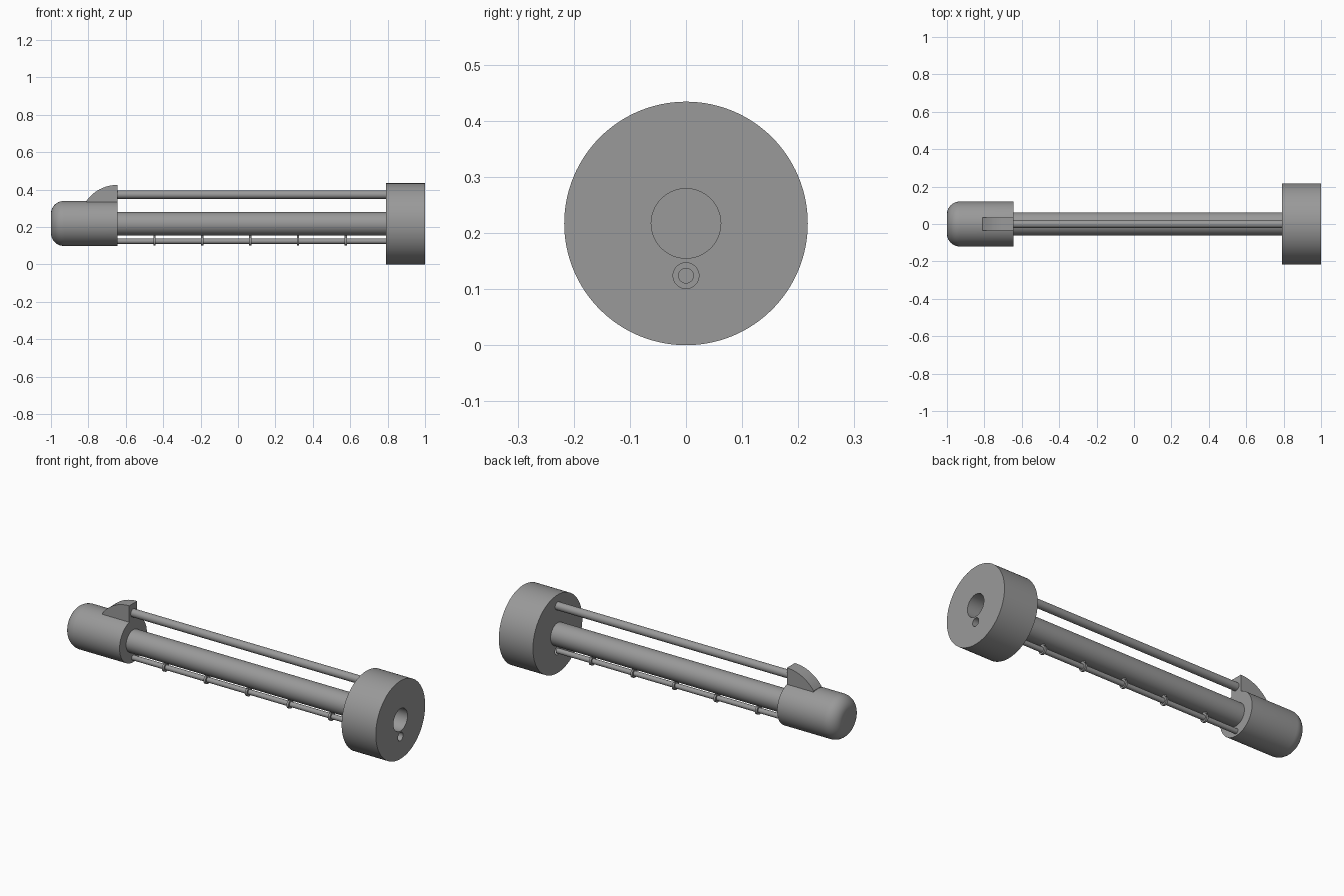
import bpy, math

if "Cube" in bpy.data.objects:
    bpy.data.objects.remove(bpy.data.objects["Cube"])

grey = bpy.data.materials.new("mid_grey")
grey.diffuse_color = (0.32, 0.32, 0.32, 1)
grey.use_nodes = True
grey.node_tree.nodes["Principled BSDF"].inputs["Base Color"].default_value = grey.diffuse_color
AXIS_Z = 0.217   # height of the main axis
ROD_Z = 0.124    # height of the thin lower rod
HEAD_X, DISC_X = -0.645, 0.79


def finish(ob, name):
    ob.name = name
    ob.data.materials.clear()
    ob.data.materials.append(grey)
    bpy.ops.object.select_all(action='DESELECT')
    ob.select_set(True)
    bpy.context.view_layer.objects.active = ob
    bpy.ops.object.shade_smooth_by_angle(angle=math.radians(30))
    return ob


def rod(name, x0, x1, z, r, sides=64):
    """Cylinder lying along x."""
    bpy.ops.mesh.primitive_cylinder_add(
        vertices=sides, radius=r, depth=x1 - x0,
        location=((x0 + x1) / 2, 0, z), rotation=(0, math.pi / 2, 0))
    return finish(bpy.context.object, name)


def mesh_object(name, verts, faces):
    me = bpy.data.meshes.new(name)
    me.from_pydata(verts, [], faces)
    ob = bpy.data.objects.new(name, me)
    bpy.context.collection.objects.link(ob)
    return finish(ob, name)


# End disc with a large and a small bore
disc = rod("end_disc", DISC_X, 1.0, AXIS_Z, 0.217, 128)
for z, r in ((AXIS_Z, 0.062), (ROD_Z, 0.023)):
    cutter = rod("bore_cutter", DISC_X - 0.05, 1.05, z, r)
    cutter.hide_render = True
    mod = disc.modifiers.new("bore", 'BOOLEAN')
    mod.operation, mod.solver, mod.object = 'DIFFERENCE', 'EXACT', cutter
    bpy.context.view_layer.objects.active = disc
    bpy.ops.object.modifier_apply(modifier=mod.name)
    bpy.data.objects.remove(cutter)
finish(disc, "end_disc")

# Main shaft and the two thin rods
rod("main_shaft", HEAD_X - 0.01, DISC_X + 0.001, AXIS_Z, 0.0625)
rod("upper_rod", HEAD_X - 0.01, DISC_X + 0.01, 0.373, 0.022, 48)
rod("lower_rod", HEAD_X - 0.01, DISC_X + 0.001, ROD_Z, 0.014, 32)

# Guide rings on the lower rod, each hung from the shaft by a short tab
for i in range(5):
    x = -0.446 + i * 0.2555
    rod(f"guide_ring_{i + 1}", x - 0.006, x + 0.006, ROD_Z, 0.0235, 32)
    bpy.ops.mesh.primitive_cube_add(size=1, location=(x, 0, 0.15))
    tab = bpy.context.object
    tab.scale = (0.012, 0.02, 0.03)
    finish(tab, f"guide_tab_{i + 1}")

# Rounded head: half profile spun around the main axis
R, F, N = 0.12, 0.068, 64
profile = [(-1.0 + F - F * math.cos(a), R - F + F * math.sin(a))
           for a in (math.pi / 2 * k / 10 for k in range(11))] + [(HEAD_X, R)]
verts = [(x, r * math.sin(2 * math.pi * j / N), 0.219 + r * math.cos(2 * math.pi * j / N))
         for x, r in profile for j in range(N)]
faces = [(i * N + j, (i + 1) * N + j, (i + 1) * N + (j + 1) % N, i * N + (j + 1) % N)
         for i in range(len(profile) - 1) for j in range(N)]
last = (len(profile) - 1) * N
faces += [tuple(range(N)), tuple(reversed(range(last, last + N)))]
mesh_object("rounded_head", verts, faces)

# Curved fin on the head, holding the upper rod
ARC, HALF, TOP = 0.203, 0.035, 0.425
outline = [(HEAD_X, 0.25), (-0.81, 0.25)]
for k in range(17):
    x = -0.81 + (HEAD_X + 0.81) * k / 16
    outline.append((x, TOP - ARC + math.sqrt(ARC ** 2 - (x - HEAD_X) ** 2)))
n = len(outline)
verts = [(x, y, z) for y in (-HALF, HALF) for x, z in outline]
faces = [tuple(reversed(range(n))), tuple(range(n, 2 * n))]
faces += [(i, (i + 1) % n, n + (i + 1) % n, n + i) for i in range(n)]
fin = mesh_object("head_fin", verts, faces)

# Make all normals face outward
for ob in (fin, bpy.data.objects["rounded_head"]):
    bpy.ops.object.select_all(action='DESELECT')
    ob.select_set(True)
    bpy.context.view_layer.objects.active = ob
    bpy.ops.object.mode_set(mode='EDIT')
    bpy.ops.mesh.select_all(action='SELECT')
    bpy.ops.mesh.normals_make_consistent(inside=False)
    bpy.ops.object.mode_set(mode='OBJECT')
